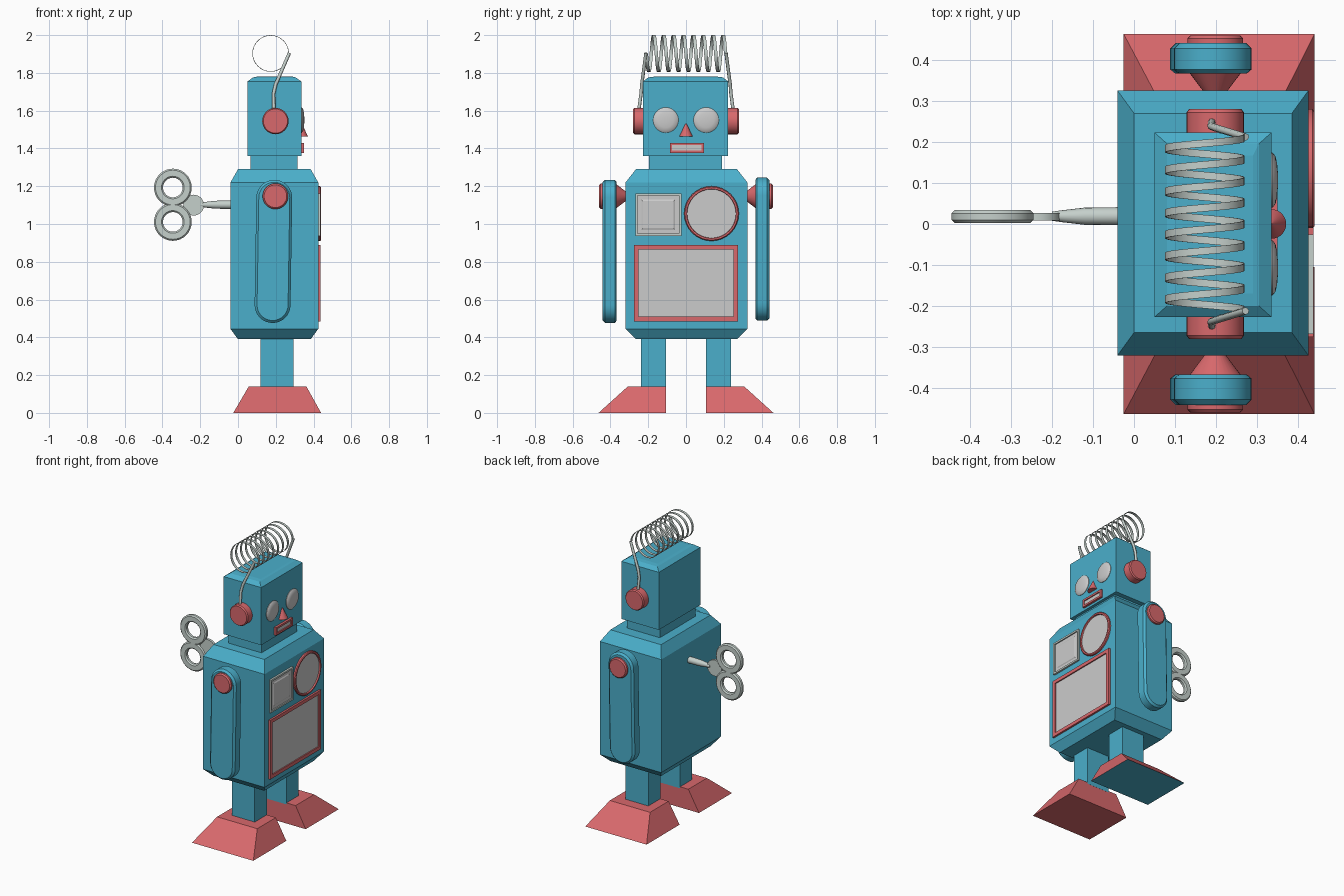
import bpy, bmesh
from math import sin, cos, pi, tau
from mathutils import Vector

if "Cube" in bpy.data.objects:
    bpy.data.objects.remove(bpy.data.objects["Cube"])


def material(name, r, g, b):
    m = bpy.data.materials.new(name)
    m.diffuse_color = (r, g, b, 1)
    m.use_nodes = True
    m.node_tree.nodes["Principled BSDF"].inputs["Base Color"].default_value = m.diffuse_color
    return m


BLUE = material("blue paint", 0.07, 0.43, 0.60)
RED = material("red paint", 0.69, 0.14, 0.15)
TIN = material("tin", 0.56, 0.63, 0.60)
GREY = material("screen grey", 0.6, 0.6, 0.6)


def loft(name, loops, mat, start=None, end=None, ring=False, smooth=False):
    """Skin a row of point loops; cap both ends, or join them when ring is set."""
    bm = bmesh.new()
    vs = [[bm.verts.new(p) for p in loop] for loop in loops]
    n = len(vs[0])
    pairs = list(zip(vs, vs[1:])) + ([(vs[-1], vs[0])] if ring else [])
    for a, b in pairs:
        for i in range(n):
            j = (i + 1) % n
            bm.faces.new((a[i], a[j], b[j], b[i]))
    if not ring:
        bm.faces.new(vs[0][::-1]).material_index = 1
        bm.faces.new(vs[-1]).material_index = 2
    bmesh.ops.recalc_face_normals(bm, faces=bm.faces)
    me = bpy.data.meshes.new(name)
    bm.to_mesh(me)
    bm.free()
    for m in (mat, start or mat, end or mat):
        me.materials.append(m)
    ob = bpy.data.objects.new(name, me)
    bpy.context.collection.objects.link(ob)
    if smooth:
        bpy.ops.object.select_all(action='DESELECT')
        ob.select_set(True)
        bpy.context.view_layer.objects.active = ob
        bpy.ops.object.shade_smooth_by_angle()
    return ob


def rect(x0, x1, y0, y1, z):
    return [(x0, y0, z), (x1, y0, z), (x1, y1, z), (x0, y1, z)]


def front_rect(x, y0, y1, z0, z1, inset=0):
    y0, y1, z0, z1 = y0 + inset, y1 - inset, z0 + inset, z1 - inset
    return [(x, y0, z0), (x, y1, z0), (x, y1, z1), (x, y0, z1)]


def circle(axis, c, r, n=32):
    """Circle round the x, y or z axis through c."""
    out = []
    for i in range(n):
        p, q = r * cos(tau * i / n), r * sin(tau * i / n)
        d = {'x': (0, p, q), 'y': (p, 0, q), 'z': (p, q, 0)}[axis]
        out.append(Vector(c) + Vector(d))
    return out


# Body, neck and head
loft("body", [rect(0.0, 0.385, -0.265, 0.27, 0.39), rect(-0.04, 0.425, -0.32, 0.325, 0.445),
              rect(-0.04, 0.425, -0.32, 0.325, 1.22), rect(0.0, 0.385, -0.265, 0.27, 1.29)], BLUE)
loft("neck", [rect(0.065, 0.315, -0.195, 0.19, 1.285), rect(0.065, 0.315, -0.195, 0.19, 1.365)], BLUE)
loft("head", [rect(0.05, 0.335, -0.227, 0.223, 1.36), rect(0.05, 0.335, -0.227, 0.223, 1.755),
              rect(0.08, 0.305, -0.2, 0.196, 1.776), rect(0.1, 0.29, -0.17, 0.167, 1.78)], BLUE)

# Chest screens: raised frame with a sunken panel
for name, box, w, m in (("main_screen", (-0.275, 0.275, 0.485, 0.89), 0.024, RED),
                        ("square_screen", (-0.268, -0.025, 0.937, 1.162), 0.012, TIN)):
    loft(name, [front_rect(0.415, *box), front_rect(0.438, *box),
                front_rect(0.438, *box, w), front_rect(0.430, *box, w)], m, end=GREY)
loft("square_screen_glass", [front_rect(0.428, -0.268, -0.025, 0.937, 1.162, 0.03),
                             front_rect(0.434, -0.268, -0.025, 0.937, 1.162, 0.04)], GREY)
loft("round_gauge", [circle('x', (x, 0.135, 1.055), r) for x, r in
                     ((0.415, 0.145), (0.435, 0.145), (0.44, 0.14), (0.44, 0.131), (0.431, 0.129))],
     RED, end=GREY, smooth=True)

# Face
box = (-0.086, 0.094, 1.376, 1.43)
loft("mouth", [front_rect(0.32, *box), front_rect(0.35, *box),
               front_rect(0.35, *box, 0.013), front_rect(0.343, *box, 0.013)], RED, end=GREY)
loft("nose", [circle('z', (0.335, 0, 1.463), 0.036), circle('z', (0.335, 0, 1.533), 0.002)],
     RED, smooth=True)

for s, side in ((-1, "right"), (1, "left")):
    loft(side + "_eye", [circle('x', (x, s * 0.107, 1.55), r) for x, r in
                         ((0.325, 0.067), (0.338, 0.067), (0.345, 0.058), (0.349, 0.04), (0.351, 0.015))],
         GREY, smooth=True)

    # Ear knob
    loft(side + "_ear", [circle('y', (0.198, s * y, 1.545), r) for y, r in
                         ((0.21, 0.07), (0.272, 0.07), (0.28, 0.064))], RED, smooth=True)

    # Antenna rod bending from the ear to the coil
    cu = bpy.data.curves.new(side + "_antenna", 'CURVE')
    cu.dimensions = '3D'
    cu.bevel_depth = 0.009
    cu.bevel_resolution = 2
    cu.use_fill_caps = True
    pts = ((0.19, s * 0.25, 1.6), (0.188, s * 0.238, 1.69), (0.2, s * 0.234, 1.74), (0.272, s * 0.212, 1.905))
    sp = cu.splines.new('POLY')
    sp.points.add(len(pts) - 1)
    for p, co in zip(sp.points, pts):
        p.co = (*co, 1)
    cu.materials.append(TIN)
    bpy.context.collection.objects.link(bpy.data.objects.new(side + "_antenna", cu))

    # Arm: long rounded bar with softened edges
    def bar(y, r):
        out = []
        for i in range(34):
            top = i < 17
            a = pi * (i if top else i - 1) / 16
            cx, cz = (0.192, 1.145) if top else (0.183, 0.577)
            out.append((cx + r * cos(a), s * y, cz + s * 0.006 + r * sin(a)))
        return out
    loft(side + "_arm", [bar(0.367, 0.083), bar(0.377, 0.095), bar(0.428, 0.095), bar(0.441, 0.082)],
         BLUE, smooth=True)

    # Shoulder cone and cap
    loft(side + "_shoulder", [circle('y', (0.198, s * y, 1.147), r) for y, r in
                              ((0.305, 0.015), (0.375, 0.068))], RED, smooth=True)
    loft(side + "_shoulder_cap", [circle('y', (0.198, s * y, 1.147), r) for y, r in
                                  ((0.43, 0.068), (0.452, 0.068), (0.46, 0.06))], RED, smooth=True)

    # Leg and wedge foot
    loft(side + "_leg", [rect(0.12, 0.293, s * 0.106, s * 0.237, z) for z in (0.13, 0.4)], BLUE)
    loft(side + "_foot", [rect(-0.025, 0.44, s * 0.105, s * 0.463, 0), rect(0.057, 0.362, s * 0.107, s * 0.308, 0.14)],
         RED, start=BLUE if s > 0 else RED)

# Coil: a flat ribbon wound eight times between the antenna tips
loops, turns, steps = [], 8, 32
for i in range(turns * steps + 1):
    a = tau * i / steps
    y = 0.21 - 0.42 * i / (turns * steps)
    loops.append([(0.173 + r * cos(a), y + w, 1.903 + r * sin(a))
                  for r, w in ((0.094, -0.009), (0.097, -0.009), (0.097, 0.009), (0.094, 0.009))])
loft("antenna_coil", loops, TIN, smooth=True)

# Wind-up key on the back
for name, z in (("upper_key_ring", 1.193), ("lower_key_ring", 1.011)):
    loft(name, [circle('y', (-0.345, y, z), r) for y, r in
                ((0.002, 0.06), (0.002, 0.092), (0.01, 0.1), (0.026, 0.1), (0.034, 0.092),
                 (0.034, 0.06), (0.026, 0.052), (0.01, 0.052))], TIN, ring=True, smooth=True)
loft("key_hub", [circle('y', (-0.235, y, 1.1), 0.055) for y in (0.009, 0.027)], TIN, smooth=True)
loft("key_shaft", [circle('x', (x, 0.019, 1.102), r, 16) for x, r in
                   ((-0.2, 0.011), (-0.18, 0.014), (-0.12, 0.021), (-0.03, 0.022))], TIN, smooth=True)
